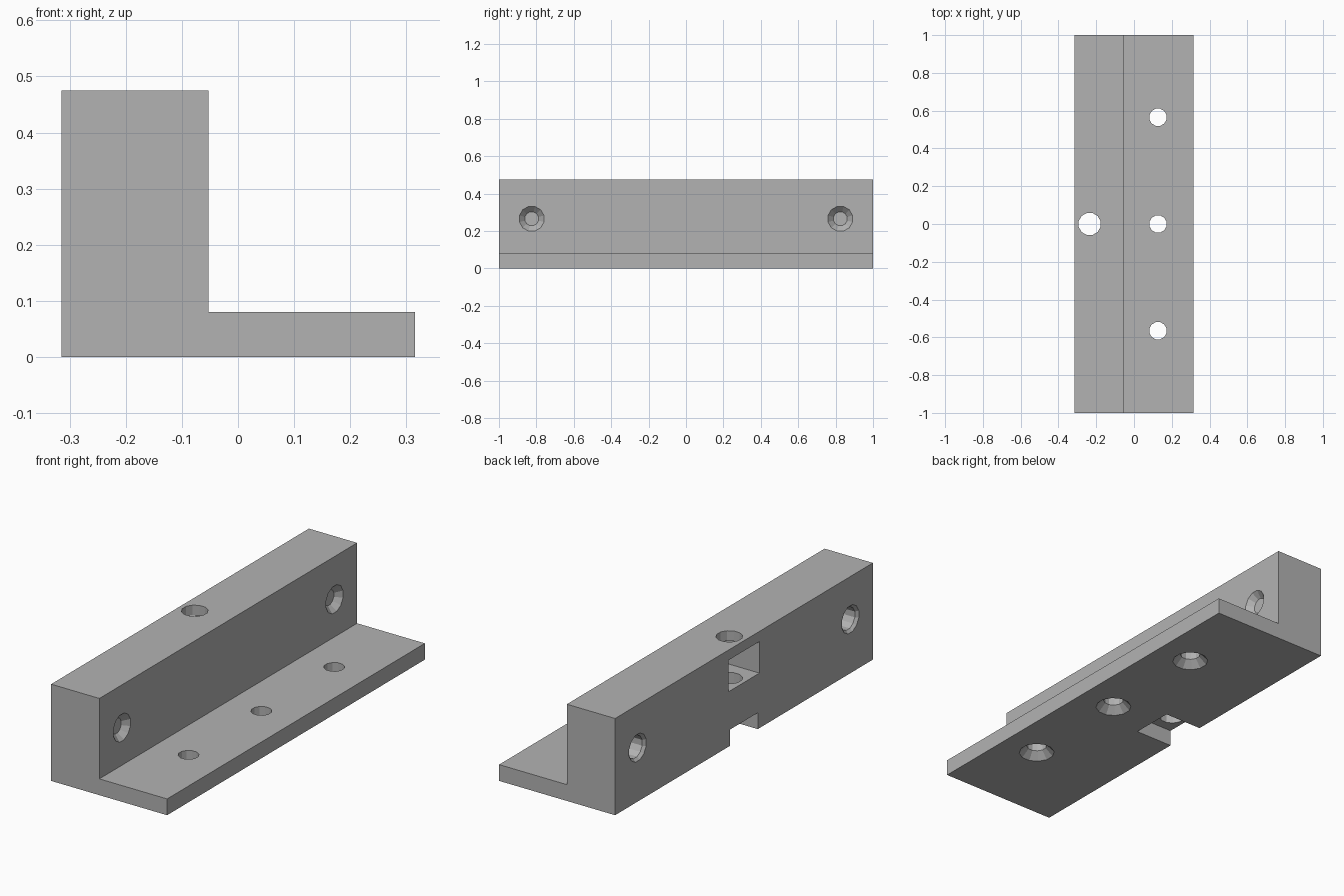
import bpy
import bmesh
from math import pi
from mathutils import Matrix, Vector

cube = bpy.data.objects.get("Cube")
if cube:
    bpy.data.objects.remove(cube, do_unlink=True)

grey = bpy.data.materials.new("plain grey")
grey.use_nodes = True
colour = (0.45, 0.45, 0.45, 1)
grey.diffuse_color = colour
grey.node_tree.nodes["Principled BSDF"].inputs["Base Color"].default_value = colour

LEFT, STEP, RIGHT = -0.315, -0.053, 0.315
TOP, PLATE = 0.475, 0.08
SIDES = 12


def add_object(name, bm):
    bmesh.ops.recalc_face_normals(bm, faces=bm.faces)
    mesh = bpy.data.meshes.new(name)
    bm.to_mesh(mesh)
    bm.free()
    mesh.materials.append(grey)
    obj = bpy.data.objects.new(name, mesh)
    bpy.context.collection.objects.link(obj)
    return obj


def cut(cutter):
    """Subtract the cutter from the bracket and throw it away."""
    cutter.hide_render = True
    mod = bracket.modifiers.new("cut", "BOOLEAN")
    mod.operation, mod.solver, mod.object = "DIFFERENCE", "EXACT", cutter
    bpy.context.view_layer.objects.active = bracket
    bpy.ops.object.modifier_apply(modifier=mod.name)
    bpy.data.objects.remove(cutter, do_unlink=True)


def cut_round(start, end, r1, r2):
    """Round cut from start to end, with a radius at each end."""
    start, end = Vector(start), Vector(end)
    axis = end - start
    turn = Vector((0, 0, 1)).rotation_difference(axis).to_matrix().to_4x4()
    bm = bmesh.new()
    bmesh.ops.create_cone(
        bm, cap_ends=True, segments=SIDES, radius1=r1, radius2=r2, depth=axis.length,
        matrix=Matrix.Translation((start + end) / 2) @ turn @ Matrix.Rotation(pi / SIDES, 4, "Z"))
    cut(add_object("round_cutter", bm))


def cut_box(low, high):
    low, high = Vector(low), Vector(high)
    bm = bmesh.new()
    bmesh.ops.create_cube(
        bm, size=1,
        matrix=Matrix.Translation((low + high) / 2) @ Matrix.Diagonal((*(high - low), 1)))
    cut(add_object("box_cutter", bm))


# L-shaped body
bm = bmesh.new()
profile = [(LEFT, 0), (RIGHT, 0), (RIGHT, PLATE), (STEP, PLATE), (STEP, TOP), (LEFT, TOP)]
face = bm.faces.new([bm.verts.new((x, -1, z)) for x, z in profile])
made = bmesh.ops.extrude_face_region(bm, geom=[face])["geom"]
bmesh.ops.translate(bm, vec=(0, 2, 0),
                    verts=[v for v in made if isinstance(v, bmesh.types.BMVert)])
bracket = add_object("bracket", bm)

# Nut pocket and bottom notch in the outer wall
cut_box((LEFT - 0.1, -0.12, 0.27), (-0.111, 0.12, 0.425))
cut_box((LEFT - 0.1, -0.107, -0.1), (-0.111, 0.107, PLATE))

# Vertical bolt hole through the wall
cut_round((-0.235, 0, -0.1), (-0.235, 0, 0.6), 0.06, 0.06)

# Cross holes through the wall, chamfered at both mouths
for y in (-0.825, 0.825):
    z, r, wide = 0.265, 0.055, 0.068
    cut_round((LEFT - 0.1, y, z), (STEP + 0.1, y, z), r, r)
    for mouth, out in ((LEFT, -1), (STEP, 1)):
        cut_round((mouth - out * 0.03, y, z), (mouth + out * 0.02, y, z),
                  wide - 0.03, wide + 0.02)

# Screw holes in the plate, countersunk from below
for y in (-0.565, 0, 0.565):
    x, r, wide = 0.127, 0.047, 0.083
    cut_round((x, y, -0.1), (x, y, 0.2), r, r)
    cut_round((x, y, -0.02), (x, y, 0.05), wide + 0.02, wide - 0.05)
